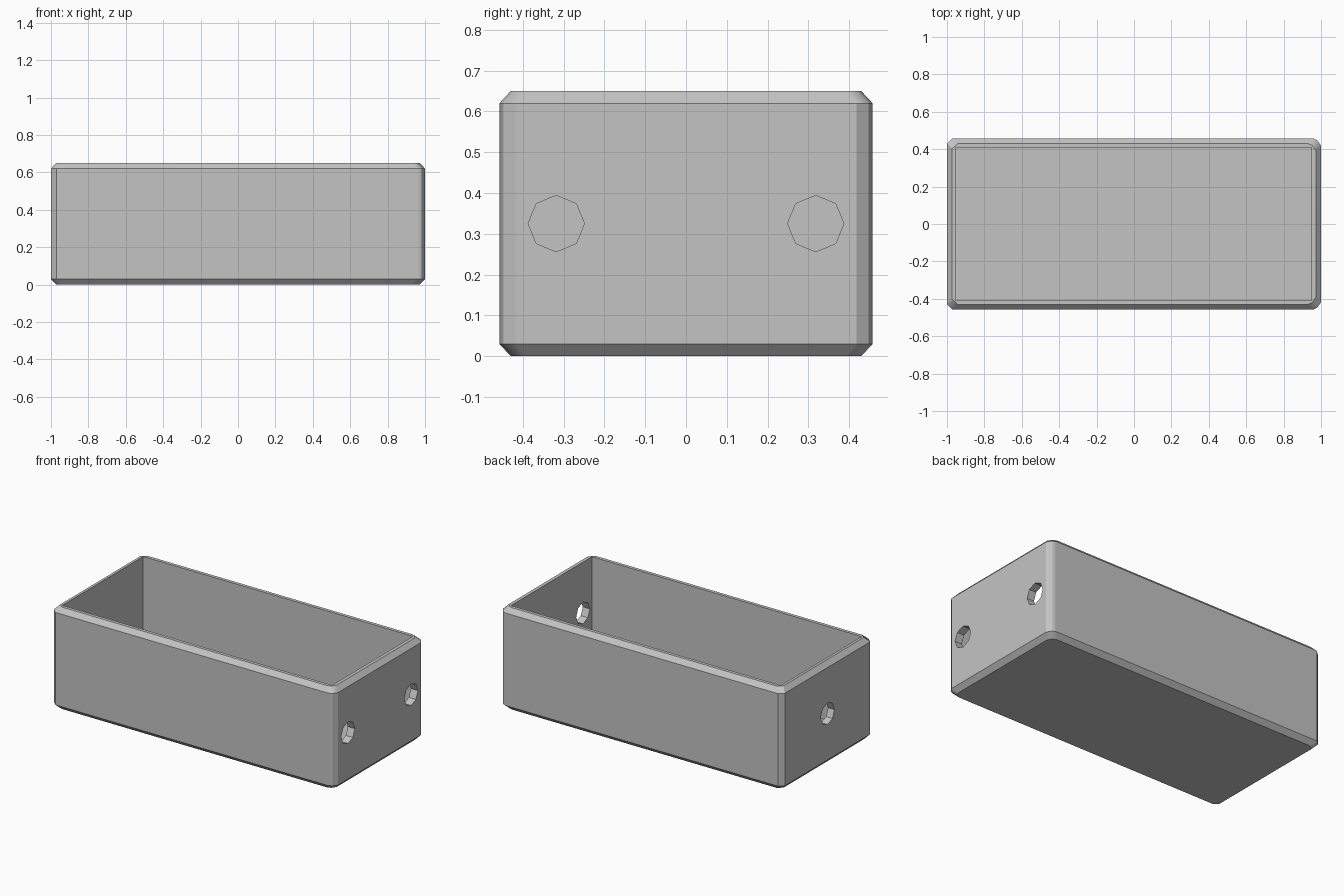
import bpy
import bmesh
import math

cube = bpy.data.objects.get("Cube")
if cube:
    bpy.data.objects.remove(cube, do_unlink=True)

WIDTH, DEPTH, HEIGHT = 2.0, 0.915, 0.65
CHAMFER = 0.028
HX, HY = WIDTH / 2, DEPTH / 2

grey = bpy.data.materials.new("plain grey")
grey.use_nodes = True
colour = (0.55, 0.55, 0.55, 1)
grey.diffuse_color = colour
grey.node_tree.nodes["Principled BSDF"].inputs["Base Color"].default_value = colour


def loft(name, rings):
    """Closed solid through a stack of rings with equal point counts."""
    bm = bmesh.new()
    loops = [[bm.verts.new(p) for p in ring] for ring in rings]
    n = len(loops[0])
    for low, high in zip(loops, loops[1:]):
        for i in range(n):
            j = (i + 1) % n
            bm.faces.new((low[i], low[j], high[j], high[i]))
    bm.faces.new(loops[0][::-1])
    bm.faces.new(loops[-1])
    bmesh.ops.recalc_face_normals(bm, faces=bm.faces)
    mesh = bpy.data.meshes.new(name)
    bm.to_mesh(mesh)
    bm.free()
    mesh.materials.append(grey)
    obj = bpy.data.objects.new(name, mesh)
    bpy.context.collection.objects.link(obj)
    return obj


def cut(target, cutter):
    """Subtract the cutter and remove it."""
    mod = target.modifiers.new("cut", 'BOOLEAN')
    mod.operation = 'DIFFERENCE'
    mod.solver = 'EXACT'
    mod.object = cutter
    bpy.ops.object.modifier_apply(modifier=mod.name)
    bpy.data.objects.remove(cutter, do_unlink=True)


# Outline: rounded corners at the right end, plain chamfers at the left end
back = [(HX, HY - 0.04), (HX - 0.019, HY - 0.0105), (HX - 0.042, HY),
        (-HX + 0.03, HY), (-HX, HY - CHAMFER)]
outline = back + [(x, -y) for x, y in reversed(back)]
sx, sy = 1 - CHAMFER / HX, 1 - CHAMFER / HY


def ring(z, inset):
    return [(x * sx, y * sy, z) if inset else (x, y, z) for x, y in outline]


# Box body with chamfered top and bottom edges
box = loft("open_box", [ring(0, True), ring(0.03, False),
                        ring(HEIGHT - 0.03, False), ring(HEIGHT, True)])
bpy.ops.object.select_all(action='DESELECT')
box.select_set(True)
bpy.context.view_layer.objects.active = box

# Cavity, open at the top
left, right, side = -0.955, 0.95, 0.408
floor = [(left, -side), (right, -side), (right, side), (left, side)]
cut(box, loft("cavity_cutter", [[(x, y, z) for x, y in floor]
                                for z in (0.05, HEIGHT + 0.1)]))

# Octagonal holes: two in the right end, one in the left end
for end, y0 in ((1, -0.318), (1, 0.318), (-1, 0)):
    rings = [[(x, y0 + 0.069 * math.cos(a * math.tau / 8),
               HEIGHT / 2 + 0.069 * math.sin(a * math.tau / 8)) for a in range(8)]
             for x in (end * 0.85, end * 1.1)]
    cut(box, loft("hole_cutter", rings))

# Smooth the rounded corners only, keeping the large walls flat
bpy.ops.object.shade_smooth_by_angle(angle=math.radians(32))
weighted = box.modifiers.new("flat_walls", 'WEIGHTED_NORMAL')
weighted.keep_sharp = True
